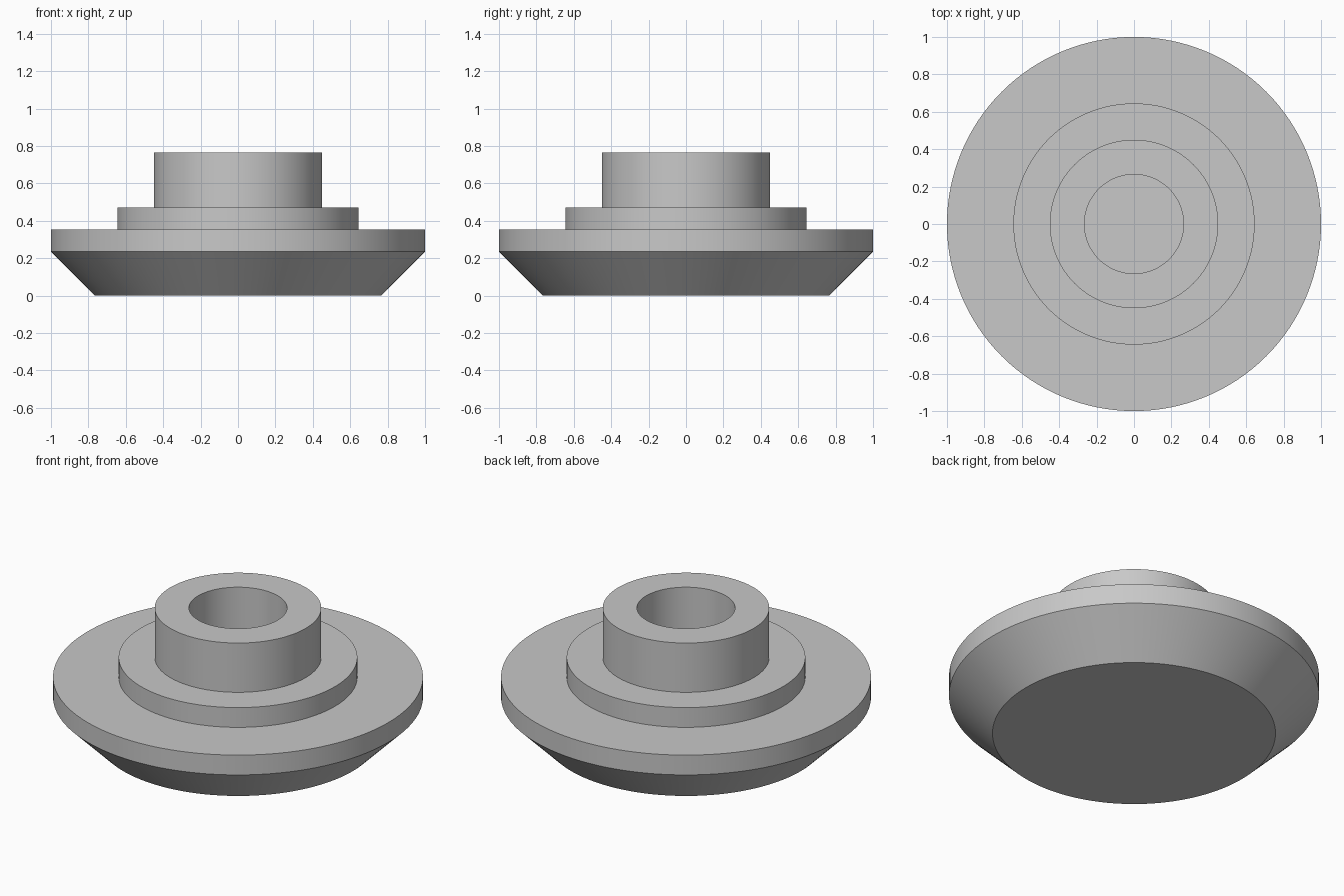
import bpy
import bmesh
import math

cube = bpy.data.objects.get("Cube")
if cube:
    bpy.data.objects.remove(cube, do_unlink=True)

SEGMENTS = 128

# Single plain grey
grey = bpy.data.materials.new("plain_grey")
grey.use_nodes = True
colour = (0.58, 0.58, 0.58, 1.0)
grey.diffuse_color = colour
grey.node_tree.nodes["Principled BSDF"].inputs["Base Color"].default_value = colour


def lathe(name, profile):
    """Revolve a radius/height profile around z into a closed solid."""
    bm = bmesh.new()
    verts = [bm.verts.new((r, 0, z)) for r, z in profile]
    edges = [bm.edges.new(pair) for pair in zip(verts, verts[1:])]
    bmesh.ops.spin(bm, geom=verts + edges, cent=(0, 0, 0), axis=(0, 0, 1),
                   angle=math.tau, steps=SEGMENTS, use_duplicate=False)
    bmesh.ops.remove_doubles(bm, verts=bm.verts, dist=0.0001)
    bmesh.ops.recalc_face_normals(bm, faces=bm.faces)
    mesh = bpy.data.meshes.new(name)
    bm.to_mesh(mesh)
    bm.free()
    mesh.materials.append(grey)
    obj = bpy.data.objects.new(name, mesh)
    bpy.context.collection.objects.link(obj)
    bpy.ops.object.select_all(action="DESELECT")
    obj.select_set(True)
    bpy.context.view_layer.objects.active = obj
    bpy.ops.object.shade_smooth_by_angle(angle=math.radians(30))
    return obj


# Heights of the stacked tiers
rim_bottom, rim_top, collar_top, hub_top = 0.235, 0.353, 0.471, 0.765

tapered_base = [(0, 0), (0.765, 0), (1, rim_bottom), (1, rim_top)]
collar = [(0.645, rim_top), (0.645, collar_top)]
hub = [(0.45, collar_top), (0.45, hub_top)]
blind_bore = [(0.265, hub_top), (0.265, collar_top), (0, collar_top)]

lathe("flanged_hub", tapered_base + collar + hub + blind_bore)
